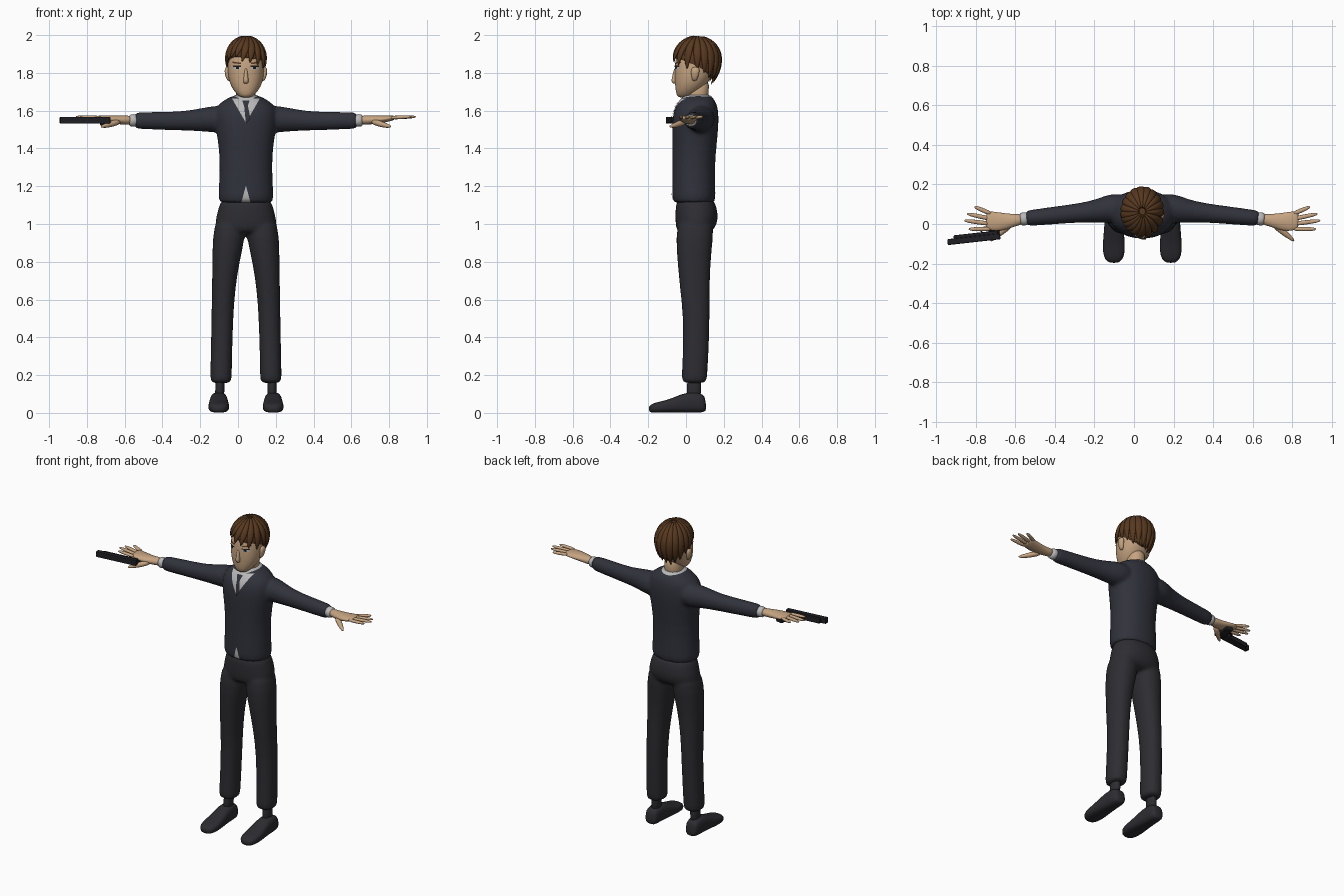
import bpy, bmesh, math, random
from mathutils import Vector
from mathutils.bvhtree import BVHTree

random.seed(4)
if "Cube" in bpy.data.objects:
    bpy.data.objects.remove(bpy.data.objects["Cube"], do_unlink=True)

MID = 0.042  # body centre line, the body stands off centre because of the held item


def material(name, *rgb):
    mat = bpy.data.materials.new(name)
    mat.use_nodes = True
    mat.diffuse_color = (*rgb, 1)
    mat.node_tree.nodes["Principled BSDF"].inputs["Base Color"].default_value = (*rgb, 1)
    return mat


suit = material("suit navy", .030, .032, .044)
trouser = material("trouser charcoal", .026, .026, .032)
shoe_mat = material("shoe black", .025, .025, .031)
skin = material("skin tan", .56, .37, .22)
hair_mat = material("hair brown", .095, .040, .014)
shirt = material("shirt grey", .48, .48, .48)
dark = material("dark detail", .012, .010, .010)
metal = material("gun metal", .014, .014, .018)


def add_object(name, bm, mat):
    mesh = bpy.data.meshes.new(name)
    bm.to_mesh(mesh)
    bm.free()
    mesh.shade_smooth()
    mesh.materials.append(mat)
    obj = bpy.data.objects.new(name, mesh)
    bpy.context.collection.objects.link(obj)
    return obj


def skin_rings(name, rings, mat, levels=1):
    """Bridge rings of points into a closed smooth solid."""
    bm = bmesh.new()
    loops = [[bm.verts.new(p) for p in ring] for ring in rings]
    count = len(loops[0])
    for low, high in zip(loops, loops[1:]):
        for i in range(count):
            j = (i + 1) % count
            bm.faces.new((low[i], low[j], high[j], high[i]))
    bm.faces.new(loops[0])
    bm.faces.new(loops[-1])
    bmesh.ops.recalc_face_normals(bm, faces=bm.faces[:])
    obj = add_object(name, bm, mat)
    if levels:
        sub = obj.modifiers.new("subdivide", "SUBSURF")
        sub.levels = sub.render_levels = levels
    return obj


def oval(centre, u, v, power=2.0, count=20):
    points = []
    for i in range(count):
        c, s = math.cos(math.tau * i / count), math.sin(math.tau * i / count)
        c = math.copysign(abs(c) ** (2 / power), c)
        s = math.copysign(abs(s) ** (2 / power), s)
        points.append(centre + u * c + v * s)
    return points


def tube(name, rows, mat, power=2.0, count=20):
    """Rows are x, y, z, half width, half height; rings face along the whole path."""
    axis = (Vector(rows[-1][:3]) - Vector(rows[0][:3])).normalized()
    ref = Vector((0, 1, 0)) if abs(axis.z) > .7 else Vector((0, 0, 1))
    side = axis.cross(ref).normalized()
    up = side.cross(axis)
    rings = [oval(Vector(r[:3]), side * r[3], up * r[4], power, count) for r in rows]
    return skin_rings(name, rings, mat)


def column(name, rows, mat, side=1, power=2.2):
    """Rows are z, offset, half width, front y, back y; rings lie level."""
    rings = [oval(Vector((MID + side * dx, (f + b) / 2, z)), Vector((w, 0, 0)),
                  Vector((0, (b - f) / 2, 0)), power) for z, dx, w, f, b in rows]
    return skin_rings(name, rings, mat)


def merge(objs, blend=None):
    with bpy.context.temp_override(active_object=objs[0], object=objs[0],
                                   selected_objects=objs, selected_editable_objects=objs):
        bpy.ops.object.join()
    if blend:
        remesh = objs[0].modifiers.new("blend", "REMESH")
        remesh.mode, remesh.voxel_size, remesh.use_smooth_shade = "VOXEL", blend, True
        soften = objs[0].modifiers.new("soften", "SMOOTH")
        soften.factor, soften.iterations = .5, 5
    return objs[0]


def plate(name, outline, mat, target, lift, cuts=8):
    """Thin sheet laid on the front of a target; outline is x, z counter-clockwise."""
    bm = bmesh.new()
    bm.faces.new([bm.verts.new((MID + x, -.5, z)) for x, z in outline])
    bmesh.ops.subdivide_edges(bm, edges=bm.edges[:], cuts=cuts, use_grid_fill=True)
    tree = BVHTree.FromObject(target, bpy.context.evaluated_depsgraph_get())
    missed = []
    for v in bm.verts:
        hit = tree.ray_cast(v.co, Vector((0, 1, 0)))[0]
        if hit:
            v.co.y = hit.y - lift
        else:
            missed.append(v)
    bmesh.ops.delete(bm, geom=missed, context="VERTS")
    return add_object(name, bm, mat)


# Jacket: torso and sleeves blended into one
jacket_parts = [column("jacket", [
    (1.108, 0, .144, -.068, .152), (1.125, 0, .150, -.076, .160), (1.30, 0, .138, -.072, .152),
    (1.42, 0, .146, -.074, .164), (1.52, 0, .165, -.076, .174), (1.59, 0, .168, -.070, .174),
    (1.635, 0, .150, -.048, .165), (1.665, 0, .10, -.025, .148), (1.685, 0, .06, 0, .125)], suit)]
for s in (1, -1):
    sleeve = [(.06, .085, 1.555, .070, .070), (.16, .080, 1.555, .076, .073),
              (.22, .066, 1.553, .060, .064), (.32, .056, 1.546, .049, .052),
              (.42, .046, 1.546, .046, .049), (.57, .030, 1.547, .041, .045),
              (.594, .028, 1.547, .039, .043)]
    jacket_parts.append(tube("sleeve", [(MID + s * r[0], *r[1:]) for r in sleeve], suit))
jacket = merge(jacket_parts, .010)

# Trousers: hips and legs blended into one
trouser_parts = [column("trousers", [
    (1.14, 0, .130, -.045, .145), (1.10, 0, .142, -.056, .160), (1.04, 0, .160, -.058, .174),
    (.98, 0, .168, -.056, .160), (.945, 0, .14, -.04, .12)], trouser)]
for s in (1, -1):
    trouser_parts.append(column("leg", [
        (1.05, .080, .078, -.04, .15), (.93, .090, .088, -.056, .145), (.80, .106, .072, -.046, .130),
        (.65, .119, .062, -.032, .126), (.50, .125, .058, -.014, .126), (.30, .130, .057, -.018, .120),
        (.18, .132, .058, -.024, .112), (.155, .132, .054, -.020, .108)], trouser, s))
merge(trouser_parts, .010)

# Shoes and ankles
for s, label in ((1, "left"), (-1, "right")):
    x = MID + s * .144
    tube(label + "_shoe", [
        (x, .105, .050, .028, .034), (x, .092, .052, .042, .051), (x, .04, .057, .046, .056),
        (x, -.02, .051, .049, .050), (x, -.08, .037, .055, .036), (x, -.14, .030, .057, .029),
        (x, -.18, .025, .046, .024), (x, -.197, .018, .022, .014)], shoe_mat, 2.8)
    column(label + "_ankle", [(.07, .140, .026, .0, .08), (.13, .138, .024, .006, .08),
                              (.22, .136, .024, .006, .08)], shoe_mat, s)

# Cuffs, hands and fingers
for s, label in ((1, "left"), (-1, "right")):
    def reach(name, rows, mat, count=20):
        return tube(label + name, [(MID + s * r[0], *r[1:]) for r in rows], mat, 2, count)

    reach("_cuff", [(.57, .028, 1.548, .034, .034), (.60, .026, 1.548, .034, .034),
                    (.622, .024, 1.549, .032, .031)], shirt)
    parts = [reach("_hand", [
        (.60, .024, 1.550, .027, .024), (.64, .020, 1.550, .030, .024), (.69, .012, 1.552, .042, .023),
        (.74, .012, 1.557, .050, .019), (.78, .018, 1.562, .048, .013), (.79, .020, 1.563, .040, .008)], skin)]
    tips = {"little": (.850, .088), "ring": (.888, .052), "middle": (.902, .018), "index": (.880, -.026)}
    for i, (finger, (tx, ty)) in enumerate(tips.items()):
        bx, by = .76, .050 - .025 * i
        rows = []
        for t, r in ((0, .012), (.5, .012), (.85, .010), (1, .004)):
            rows.append((bx + (tx - bx) * t, by + (ty - by) * t, 1.562 + .006 * t, r, r * .85))
        parts.append(reach("_" + finger, rows, skin, 10))
    parts.append(reach("_thumb", [
        (.665, .0, 1.545, .020, .018), (.71, -.038, 1.530, .017, .017),
        (.745, -.066, 1.520, .013, .013), (.770, -.088, 1.515, .005, .005)], skin, 10))
    merge(parts)

# Neck, collar and head
column("neck", [(1.62, 0, .056, .0, .12), (1.70, 0, .052, .0, .118), (1.77, 0, .052, .0, .13)], skin)
column("collar", [(1.63, 0, .090, -.036, .150), (1.668, 0, .080, -.026, .144), (1.687, 0, .062, -.008, .130)], shirt)
head = column("head", [
    (1.668, 0, .026, -.040, .02), (1.685, 0, .048, -.052, .045), (1.725, 0, .080, -.058, .10),
    (1.78, 0, .097, -.062, .14), (1.85, 0, .099, -.060, .165), (1.90, 0, .090, -.050, .155),
    (1.94, 0, .070, -.026, .13), (1.96, 0, .045, .0, .105)], skin)
column("nose", [(1.742, 0, .010, -.066, -.04), (1.753, 0, .016, -.080, -.04), (1.78, 0, .011, -.073, -.04),
                (1.83, 0, .007, -.063, -.04)], skin)
for s, label in ((1, "left"), (-1, "right")):
    column(label + "_ear", [(1.755, .088, .008, .035, .055), (1.78, .097, .013, .028, .065),
                            (1.815, .101, .014, .025, .075), (1.832, .098, .008, .035, .065)], skin, s)

# Painted face details
def rectangle(x, z, w, h, tilt=0):
    return [(x - w, z - h - tilt), (x + w, z - h + tilt), (x + w, z + h + tilt), (x - w, z + h - tilt)]


for s, label in ((1, "left"), (-1, "right")):
    plate(label + "_eye_white", rectangle(s * .047, 1.826, .019, .007), shirt, head, .003)
    plate(label + "_pupil", rectangle(s * .045, 1.827, .008, .007), dark, head, .005)
    plate(label + "_eyelid", rectangle(s * .047, 1.835, .022, .003), dark, head, .006)
    plate(label + "_eyebrow", rectangle(s * .049, 1.853, .023, .004, s * .003), hair_mat, head, .004)

# Shirt front, tie and shirt tail on the jacket
plate("shirt_front", [(0, 1.535), (.074, 1.665), (-.074, 1.665)], shirt, jacket, .004, 16)
plate("tie_knot", [(-.011, 1.628), (.011, 1.628), (.020, 1.655), (-.020, 1.655)], suit, jacket, .009)
plate("tie_blade", [(0, 1.530), (.023, 1.560), (.010, 1.630), (-.010, 1.630)], suit, jacket, .008)
plate("shirt_tail", [(-.024, 1.114), (.024, 1.114), (0, 1.205)], shirt, jacket, .004)

# Hair: a scalp cap with overlapping tapered locks
CROWN = Vector((MID, .06, 1.87))


def scalp(angle, t, size=1.0, drop=0.0):
    front = max(0, -math.sin(angle))
    end = 1.815 - .066 * math.sin(angle) - drop
    phi = t * (math.pi / 2 + (CROWN.z - end) / .13)
    below = max(0, phi - math.pi / 2)
    radius = math.sin(phi) if not below else 1 - .35 * below ** 2
    height = .118 * math.cos(phi) if not below else -.13 * below
    a = angle - .45 * t * front
    offset = Vector((.103 * radius * math.cos(a), .122 * radius * math.sin(a), height))
    return CROWN + offset * size, Vector((-math.sin(a), math.cos(a), 0)), radius


angles = [math.tau * i / 32 for i in range(32)]
cap = skin_rings("hair", [[scalp(a, t / 10, .985)[0] for a in angles] for t in range(1, 11)], hair_mat)
locks = [cap]
LOCKS = 19
for n in range(LOCKS):
    angle = math.tau * n / LOCKS
    drop = random.uniform(-.008, .022)
    rings = []
    for i in range(9):
        t = .06 + .94 * i / 8
        flick = 1 + .05 * t ** 3 * max(0, -math.sin(angle))
        point, across, radius = scalp(angle, t, flick, drop)
        taper = 1 - t ** 5
        out = (point - CROWN).normalized()
        rings.append(oval(point, across * (.024 * radius * taper + .002), out * (.011 * taper + .002), 2, 8))
    locks.append(skin_rings("lock", rings, hair_mat))
merge(locks)

# Pistol lying flat under the right palm
def block(name, centre, size, turn, bevel=.005):
    bpy.ops.mesh.primitive_cube_add(size=1, location=centre, rotation=(0, 0, turn))
    obj = bpy.context.object
    obj.name, obj.scale = name, size
    bpy.ops.object.transform_apply(location=False, rotation=False, scale=True)
    obj.data.materials.append(metal)
    edge = obj.modifiers.new("bevel", "BEVEL")
    edge.width, edge.segments = bevel, 2


block("pistol_slide", (-.810, -.077, 1.549), (.268, .030, .036), .11)
block("pistol_frame", (-.800, -.056, 1.547), (.225, .022, .030), .11)
block("pistol_grip", (-.700, -.008, 1.535), (.050, .105, .030), -.15, .008)
bpy.ops.mesh.primitive_torus_add(location=(-.752, -.036, 1.546), major_radius=.020, minor_radius=.004,
                                 major_segments=20, minor_segments=8)
bpy.context.object.name = "trigger_guard"
bpy.context.object.data.materials.append(metal)
